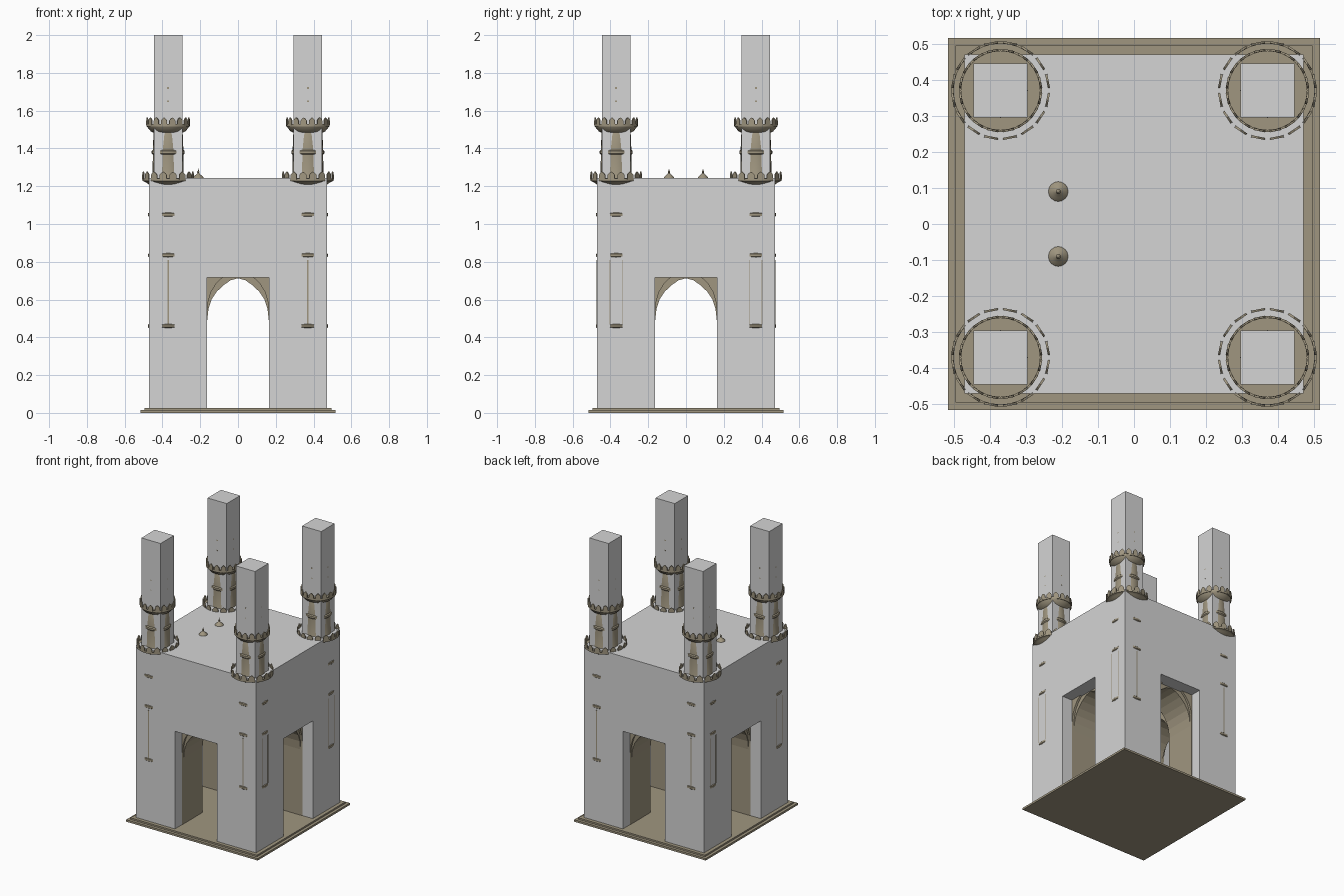
import bpy, bmesh, math
from mathutils import Matrix, Vector

if "Cube" in bpy.data.objects:
    bpy.data.objects.remove(bpy.data.objects["Cube"])


def material(name, rgb):
    m = bpy.data.materials.new(name)
    m.diffuse_color = (*rgb, 1)
    m.use_nodes = True
    m.node_tree.nodes["Principled BSDF"].inputs["Base Color"].default_value = m.diffuse_color
    return m


GREY = material("pale_grey", (0.66, 0.66, 0.66))
STONE = material("tan_stone", (0.35, 0.305, 0.215))


def finish(bm, name, mat, smooth=False):
    bmesh.ops.recalc_face_normals(bm, faces=bm.faces)
    me = bpy.data.meshes.new(name)
    bm.to_mesh(me)
    bm.free()
    me.materials.append(mat)
    ob = bpy.data.objects.new(name, me)
    bpy.context.collection.objects.link(ob)
    if smooth:
        bpy.ops.object.select_all(action='DESELECT')
        ob.select_set(True)
        bpy.context.view_layer.objects.active = ob
        bpy.ops.object.shade_smooth_by_angle(angle=math.radians(30))
    return ob


def add_box(bm, lo, hi):
    lo, hi = Vector(lo), Vector(hi)
    m = Matrix.Translation((lo + hi) / 2) @ Matrix.Diagonal((*(hi - lo), 1))
    bmesh.ops.create_cube(bm, size=1, matrix=m)


def box(name, lo, hi, mat):
    bm = bmesh.new()
    add_box(bm, lo, hi)
    return finish(bm, name, mat)


def add_prism(bm, pts, y0, y1, matrix=Matrix()):
    """Extrude an (x, z) outline from y0 to y1."""
    f = bm.faces.new([bm.verts.new(matrix @ Vector((x, y0, z))) for x, z in pts])
    g = bmesh.ops.extrude_face_region(bm, geom=[f])
    vs = [e for e in g['geom'] if isinstance(e, bmesh.types.BMVert)]
    bmesh.ops.translate(bm, verts=vs, vec=matrix.to_3x3() @ Vector((0, y1 - y0, 0)))


def lathe(name, prof, x, y, mat, n=24):
    bm = bmesh.new()
    vs = [bm.verts.new((x + r, y, z)) for r, z in prof]
    es = [bm.edges.new(p) for p in zip(vs, vs[1:])]
    bmesh.ops.spin(bm, geom=vs + es, cent=(x, y, 0), axis=(0, 0, 1),
                   angle=2 * math.pi, steps=n, use_duplicate=False)
    bmesh.ops.remove_doubles(bm, verts=bm.verts, dist=1e-5)
    return finish(bm, name, mat, True)


CORNERS = [(sx, sy) for sx in (-1, 1) for sy in (-1, 1)]
H, D, TOP, DOOR = 0.47, 0.165, 1.244, 0.716

# stepped plinth
box("plinth_lower", (-0.515, -0.515, 0), (0.515, 0.515, 0.014), STONE)
box("plinth_upper", (-0.495, -0.495, 0.014), (0.495, 0.495, 0.025), STONE)

# plain grey outer masses: four piers, upper storey, four tower shafts
for sx, sy in CORNERS:
    xs, ys = sorted((sx * D, sx * H)), sorted((sy * D, sy * H))
    box("grey_pier", (xs[0], ys[0], 0.001), (xs[1], ys[1], DOOR), GREY)
    cx, cy = sx * 0.37, sy * 0.37
    box("grey_tower_shaft", (cx - 0.075, cy - 0.075, TOP),
        (cx + 0.075, cy + 0.075, 2.0), GREY)
box("grey_upper_storey", (-H, -H, DOOR), (H, H, TOP), GREY)

# stone walls with pointed arches, set back inside each doorway
half = [(1.0, 0.025), (1.0, 0.49), (0.96, 0.55), (0.86, 0.6), (0.7, 0.64),
        (0.48, 0.675), (0.24, 0.702)]


def arch_outline(w, lift, side):
    r = [(x * w, z + (lift if z > 0.1 else 0)) for x, z in half]
    arch = r + [(0, 0.713 + lift)] + [(-x, z) for x, z in reversed(r)]
    return arch + [(-side, 0.025), (-side, 0.85), (side, 0.85), (side, 0.025)]


bm = bmesh.new()
for k in range(4):
    rot = Matrix.Rotation(k * math.pi / 2, 4, 'Z')
    add_prism(bm, arch_outline(0.163, 0, 0.375), -0.375, -0.163, rot)
    add_prism(bm, arch_outline(0.1635, 0.045, 0.385), -0.39, -0.375, rot)
finish(bm, "stone_arch_walls", STONE)
box("crossing_ceiling", (-0.163, -0.163, 0.714), (0.163, 0.163, 0.73), STONE)


# corner towers
def band(r, z, big, h=0.013):
    return [(r, z - h), (big, z - h * 0.5), (big, z + h * 0.5), (r, z + h)]


R = 0.098
low = ([(0, 0.02), (R, 0.02)] + band(R, 0.46, 0.106) + band(R, 0.835, 0.106)
       + band(R, 1.05, 0.106) + [(R, 1.19)])
high = ([(0.083, 1.23)] + band(0.0808, 1.38, 0.087) + [(0.0765, 1.50)])
tip = ([(0.071, 1.51)] + band(0.071, 1.65, 0.0757, 0.006)
       + band(0.07, 1.72, 0.0757, 0.008)
       + [(0.07, 1.76), (0.074, 1.8), (0.06, 1.86), (0.025, 1.91), (0.005, 1.94), (0, 1.99)])


def balcony(cx, cy, r, z, inner):
    """Flared bowl with a floor, low parapet and a ring of pointed merlons."""
    prof = [(inner, z - 0.042), (inner + (r - inner) * 0.45, z - 0.033),
            (inner + (r - inner) * 0.8, z - 0.015), (r - 0.004, z - 0.008), (r, z - 0.008),
            (r, z + 0.006), (r - 0.006, z + 0.006), (r - 0.006, z), (0.06, z)]
    lathe("balcony", prof, cx, cy, STONE, 32)
    bm = bmesh.new()
    w = r * 0.14
    shape = [(-w, z), (w, z), (w, z + 0.024), (w * 0.55, z + 0.034), (0, z + 0.041),
             (-w * 0.55, z + 0.034), (-w, z + 0.024)]
    for k in range(16):
        m = Matrix.Translation((cx, cy, 0)) @ Matrix.Rotation((k + 0.5) * math.pi / 8, 4, 'Z')
        add_prism(bm, shape, -r, -r + 0.006, m)
    finish(bm, "balcony_merlons", STONE)


for sx, sy in CORNERS:
    cx, cy = sx * 0.37, sy * 0.37
    lathe("tower", low + high + tip, cx, cy, STONE)
    balcony(cx, cy, 0.136, 1.236, 0.055)
    balcony(cx, cy, 0.115, 1.523, 0.072)
    # slim vertical ribs just proud of the pier faces
    bm = bmesh.new()
    y0, y1 = sorted((sy * 0.46, sy * 0.473))
    add_box(bm, (cx - 0.004, y0, 0.47), (cx + 0.004, y1, 0.81))
    x0, x1 = sorted((sx * 0.46, sx * 0.472))
    for o in (-0.033, 0.033):
        add_box(bm, (x0, cy + o - 0.002, 0.47), (x1, cy + o + 0.002, 0.81))
    finish(bm, "pier_ribs", STONE)

# two small roof finials
for y in (-0.09, 0.09):
    lathe("roof_finial", [(0.03, 1.23), (0.027, 1.247), (0.018, 1.257), (0.008, 1.264),
                          (0.004, 1.27), (0.007, 1.276), (0.003, 1.282), (0, 1.295)],
          -0.21, y, STONE, 16)
